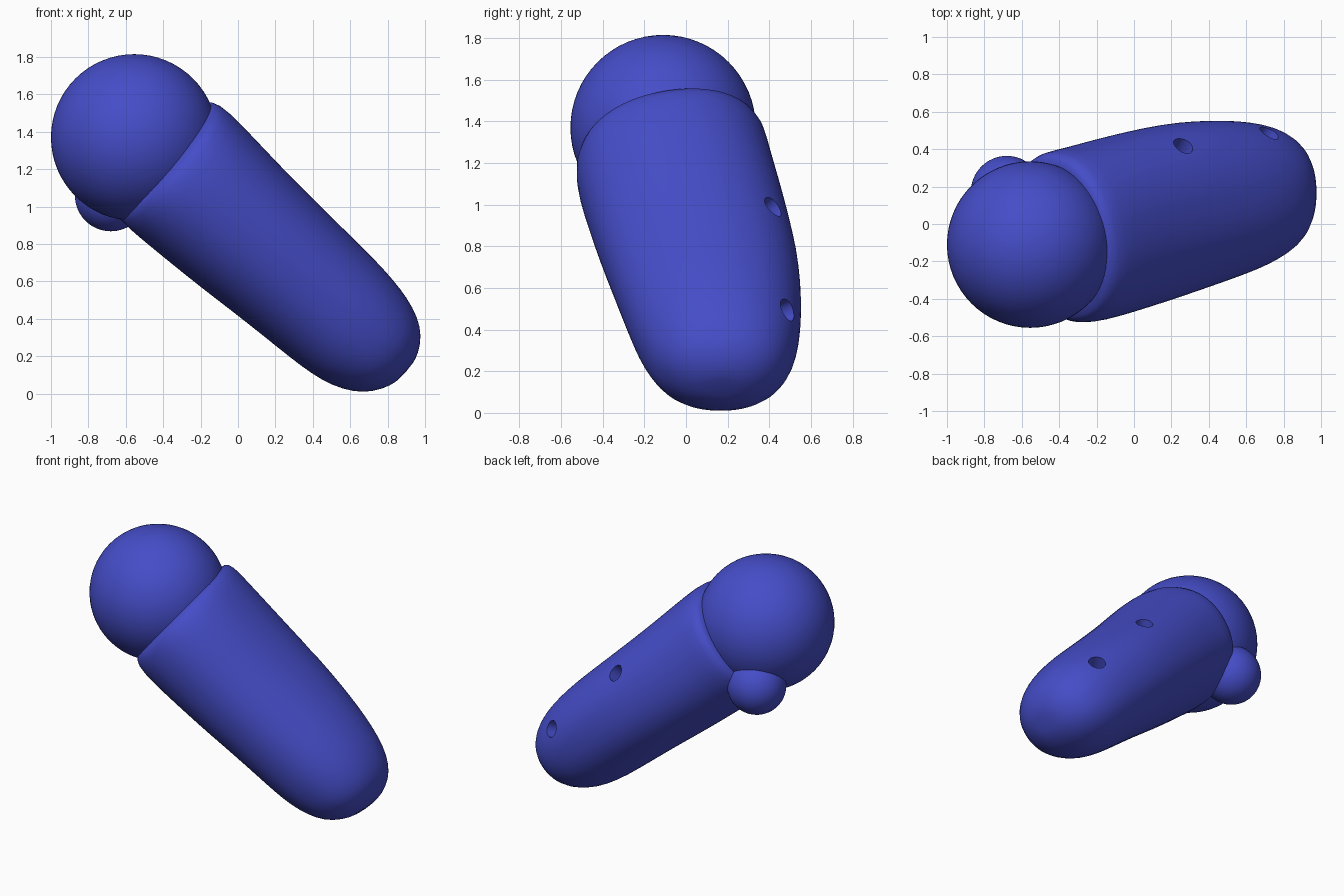
import bpy, bmesh
from math import cos, sin, pi, radians
from mathutils import Vector
from mathutils.bvhtree import BVHTree

if "Cube" in bpy.data.objects:
    bpy.data.objects.remove(bpy.data.objects["Cube"])

mat = bpy.data.materials.new("blue")
mat.diffuse_color = (0.06, 0.075, 0.58, 1)
mat.use_nodes = True
mat.node_tree.nodes["Principled BSDF"].inputs["Base Color"].default_value = mat.diffuse_color

D = Vector((0.755, 0, -0.655))   # along the body, downwards
U = Vector((0.655, 0, 0.755))    # across the body
SIDES = 48


def add_ball(name, centre, radius):
    bpy.ops.mesh.primitive_uv_sphere_add(segments=64, ring_count=32,
                                         radius=radius, location=centre)
    ob = bpy.context.object
    ob.name = name
    ob.data.materials.append(mat)
    bpy.ops.object.shade_smooth()
    return ob


def power(v, e):
    return (1 if v >= 0 else -1) * abs(v) ** e


# Body stations: distance along, low edge, high edge, y centre, y half width, tilt
stations = [
    (-1.145, 0.40, 1.00, -0.075, 0.36, 0.20),
    (-1.14, 0.325, 1.075, -0.075, 0.43, 0.20),
    (-1.09, 0.285, 1.107, -0.072, 0.46, 0.20),
    (-0.95, 0.285, 1.102, -0.055, 0.465, 0.20),
    (-0.74, 0.291, 1.080, -0.010, 0.465, 0.19),
    (-0.52, 0.299, 1.060, 0.035, 0.462, 0.17),
    (-0.30, 0.313, 1.045, 0.080, 0.455, 0.14),
    (-0.10, 0.322, 1.033, 0.112, 0.440, 0.10),
    (0.08, 0.328, 1.022, 0.135, 0.420, 0.06),
    (0.23, 0.338, 1.004, 0.150, 0.396, 0.03),
    (0.35, 0.362, 0.980, 0.160, 0.365, 0.0),
    (0.46, 0.41, 0.938, 0.165, 0.318, 0.0),
    (0.54, 0.48, 0.878, 0.168, 0.250, 0.0),
    (0.59, 0.57, 0.790, 0.170, 0.150, 0.0),
    (0.602, 0.63, 0.730, 0.170, 0.070, 0.0),
]
bm = bmesh.new()
rings = []
for s, lo, hi, yc, hy, tilt in stations:
    ring = []
    for i in range(SIDES):
        a = 2 * pi * i / SIDES
        dy = hy * power(cos(a), 0.93)
        t = (lo + hi) / 2 + (hi - lo) / 2 * power(sin(a), 0.93)
        ring.append(bm.verts.new(D * (s - tilt * dy) + U * t + Vector((0, yc + dy, 0))))
    rings.append(ring)
for a, b in zip(rings, rings[1:]):
    for i in range(SIDES):
        j = (i + 1) % SIDES
        bm.faces.new((a[i], a[j], b[j], b[i]))
bm.faces.new(rings[0])
bm.faces.new(rings[-1])
bmesh.ops.recalc_face_normals(bm, faces=bm.faces)
surface = BVHTree.FromBMesh(bm)
mesh = bpy.data.meshes.new("body")
bm.to_mesh(mesh)
bm.free()
body = bpy.data.objects.new("body", mesh)
bpy.context.collection.objects.link(body)
mesh.materials.append(mat)
body.modifiers.new("smooth", 'SUBSURF').levels = 1

# Two round holes drilled into the back side
cutters = []
for spot in ((0.27, 0.43, 1.0), (0.73, 0.50, 0.5)):
    loc, normal, _, _ = surface.find_nearest(Vector(spot))
    bpy.ops.mesh.primitive_cylinder_add(
        vertices=32, radius=0.056, depth=0.3, location=loc,
        rotation=normal.to_track_quat('Z', 'Y').to_euler())
    cutter = bpy.context.object
    cutter.name = "hole_cutter"
    cutter.hide_render = True
    cutter.data.materials.append(mat)
    cutters.append(cutter)
    mod = body.modifiers.new("hole", 'BOOLEAN')
    mod.operation = 'DIFFERENCE'
    mod.solver = 'EXACT'
    mod.object = cutter

bpy.ops.object.select_all(action='DESELECT')
body.select_set(True)
bpy.context.view_layer.objects.active = body
for name in [m.name for m in body.modifiers]:
    bpy.ops.object.modifier_apply(modifier=name)
bpy.ops.object.shade_smooth_by_angle(angle=radians(40))
for cutter in cutters:
    bpy.data.objects.remove(cutter)

# Large ball at the upper end and small ball tucked beneath it
add_ball("large_ball", (-0.555, -0.11, 1.37), 0.445)
add_ball("small_ball", (-0.68, 0.172, 1.06), 0.192)
